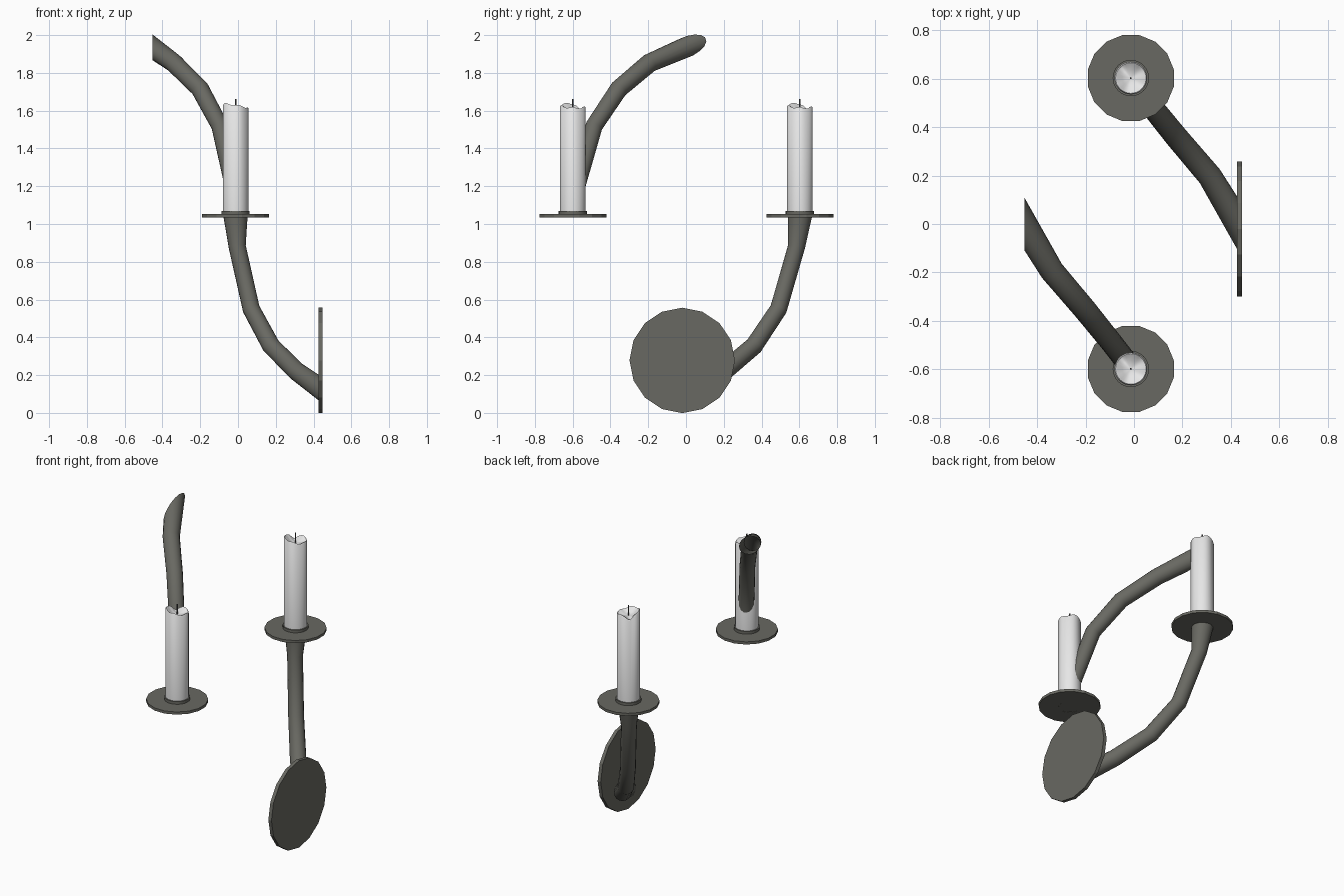
import bpy, bmesh, math
from mathutils import Vector, Matrix

if "Cube" in bpy.data.objects:
    bpy.data.objects.remove(bpy.data.objects["Cube"])

def material(name, rgb):
    m = bpy.data.materials.new(name)
    m.diffuse_color = (*rgb, 1)
    m.use_nodes = True
    m.node_tree.nodes["Principled BSDF"].inputs["Base Color"].default_value = m.diffuse_color
    return m

METAL = material("grey_metal", (0.14, 0.14, 0.122))
WAX = material("white_wax", (0.8, 0.8, 0.8))
WICK = material("wick_grey", (0.1, 0.1, 0.1))

def finish(name, bm, mat, angle=40):
    bmesh.ops.recalc_face_normals(bm, faces=bm.faces)
    me = bpy.data.meshes.new(name)
    bm.to_mesh(me)
    bm.free()
    me.materials.append(mat)
    ob = bpy.data.objects.new(name, me)
    bpy.context.collection.objects.link(ob)
    bpy.ops.object.select_all(action='DESELECT')
    ob.select_set(True)
    bpy.context.view_layer.objects.active = ob
    bpy.ops.object.shade_smooth_by_angle(angle=math.radians(angle))
    return ob

def skin(bm, rings):
    """Join rings of points with quads."""
    vs = [[bm.verts.new(p) for p in r] for r in rings]
    n = len(vs[0])
    for a, b in zip(vs, vs[1:]):
        for i in range(n):
            bm.faces.new((a[i], a[(i + 1) % n], b[(i + 1) % n], b[i]))
    return vs

def disc(name, centre, radius, depth, sides, mat, rot=Matrix(), turn=0.0, angle=15):
    bm = bmesh.new()
    m = Matrix.Translation(centre) @ rot @ Matrix.Rotation(turn, 4, 'Z')
    bmesh.ops.create_cone(bm, cap_ends=True, segments=sides, radius1=radius,
                          radius2=radius, depth=depth, matrix=m)
    return finish(name, bm, mat, angle)

# curved arm: flared under the dish, cut flat at the wall end
PATH = [(-0.013, 0.603, 1.035), (-0.004, 0.585, 0.88), (0.07, 0.49, 0.55),
        (0.175, 0.36, 0.355), (0.313, 0.198, 0.218), (0.426, 0.005, 0.135)]
RADII = [0.064, 0.046, 0.046, 0.048, 0.05, 0.055]

def arm(name, reflect):
    pts = [Vector(p) for p in PATH]
    side = Vector((0.605, 0.445, 0)).normalized()
    rings = []
    for k, (p, r) in enumerate(zip(pts, RADII)):
        d_in = (p - pts[k - 1]).normalized() if k else Vector((0, 0, -1))
        d_out = (pts[k + 1] - p).normalized() if k < len(pts) - 1 else d_in
        t = (d_in + d_out).normalized() if k else d_in
        s = (side - t * side.dot(t)).normalized()
        n = t.cross(s)
        ring = []
        for i in range(16):
            a = 2 * math.pi * i / 16
            o = (s * math.cos(a) + n * math.sin(a)) * r
            if k == len(pts) - 1:
                o -= t * (o.x / t.x)      # slide onto the wall plane
            q = p + o
            if reflect:
                q = Vector((-0.026, 0.004, 2.07)) - q
            ring.append(q)
        rings.append(ring)
    bm = bmesh.new()
    skin(bm, rings)
    return finish(name, bm, METAL, 60)

arm("lower_arm", False)
arm("upper_arm", True)

# round wall plate
disc("wall_plate", (0.436, -0.02, 0.278), 0.279, 0.022, 16, METAL,
     Matrix.Rotation(math.pi / 2, 4, 'Y'))

# candle with a melted, notched rim
def candle(name, cx, cy):
    n = 32
    def rim(a):
        notch = math.atan2(math.sin(a - 2.36), math.cos(a - 2.36))
        return (1.626 + 0.012 * math.cos(a - math.pi * 1.1) + 0.004 * math.cos(5 * a)
                - 0.036 * math.exp(-(notch / 0.4) ** 2))
    def ring(r, zf):
        return [(cx + r * math.cos(2 * math.pi * i / n), cy + r * math.sin(2 * math.pi * i / n),
                 zf(2 * math.pi * i / n)) for i in range(n)]
    bm = bmesh.new()
    vs = skin(bm, [ring(0.0675, lambda a: 1.05), ring(0.0675, lambda a: rim(a) - 0.006),
                   ring(0.063, rim), ring(0.056, lambda a: rim(a) - 0.004),
                   ring(0.035, lambda a: 1.6 + 0.3 * (rim(a) - 1.61)),
                   ring(0.008, lambda a: 1.598)])
    bm.faces.new(vs[0])
    bm.faces.new(vs[-1])
    finish(name, bm, WAX, 50)

# candle sets: dish, collar, candle, wick
for tag, y in (("back", 0.603), ("front", -0.599)):
    x = -0.013
    disc(tag + "_dish", (x, y, 1.044), 0.181, 0.017, 16, METAL, turn=math.pi / 16)
    disc(tag + "_collar", (x, y, 1.06), 0.075, 0.02, 24, METAL, angle=30)
    candle(tag + "_candle", x, y)
    disc(tag + "_wick", (x, y, 1.626), 0.004, 0.072, 8, WICK, angle=50)
